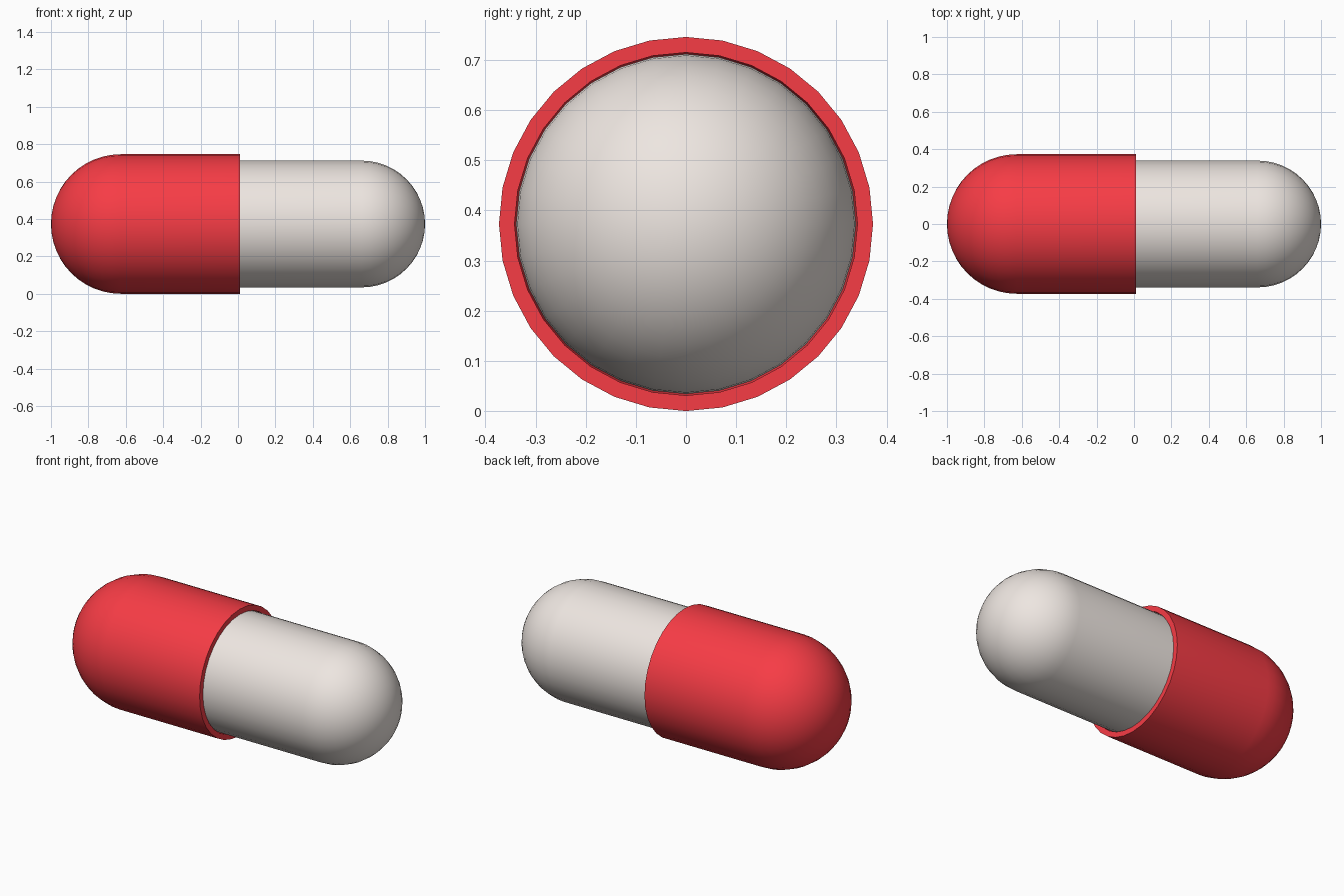
import bpy, bmesh, math
from mathutils import Vector

SIDES = 32
RINGS = 12
AXIS_Z = 0.373


def material(name, colour):
    mat = bpy.data.materials.new(name)
    mat.use_nodes = True
    mat.diffuse_color = colour
    bsdf = mat.node_tree.nodes["Principled BSDF"]
    bsdf.inputs["Base Color"].default_value = colour
    bsdf.inputs["Roughness"].default_value = 0.4
    return mat


def dome(centre, radius, direction):
    """Quarter circle from the pole on the axis to the full radius."""
    angles = [math.pi / 2 * i / RINGS for i in range(RINGS + 1)]
    return [(centre + direction * radius * math.cos(a), radius * math.sin(a)) for a in angles]


def lathe(name, profile, mat):
    """Spin (x, radius) points around the long axis."""
    bm = bmesh.new()
    verts = [bm.verts.new((x, 0, r)) for x, r in profile]
    edges = [bm.edges.new(pair) for pair in zip(verts, verts[1:])]
    bmesh.ops.spin(bm, geom=verts + edges, cent=Vector(), axis=(1, 0, 0),
                   angle=math.tau, steps=SIDES, use_duplicate=False)
    bmesh.ops.remove_doubles(bm, verts=bm.verts, dist=0.0005)
    bmesh.ops.recalc_face_normals(bm, faces=bm.faces)
    mesh = bpy.data.meshes.new(name)
    bm.to_mesh(mesh)
    bm.free()
    mesh.materials.append(mat)
    obj = bpy.data.objects.new(name, mesh)
    obj.location.z = AXIS_Z
    bpy.context.collection.objects.link(obj)
    bpy.ops.object.select_all(action='DESELECT')
    obj.select_set(True)
    bpy.context.view_layer.objects.active = obj
    bpy.ops.object.shade_smooth_by_angle(angle=math.radians(35))
    return obj


cube = bpy.data.objects.get("Cube")
if cube:
    bpy.data.objects.remove(cube, do_unlink=True)

red = material("red_shell", (0.93, 0.045, 0.06, 1))
cream = material("cream_shell", (0.85, 0.79, 0.75, 1))

# Wide outer half: domed shell with a flat lip and an inner wall
outer_r, inner_r, rim_x, outer_dome_x = 0.373, 0.342, 0.01, -0.627
outer = dome(outer_dome_x, outer_r, -1)
inner = dome(outer_dome_x, inner_r, -1)[::-1]
lathe("outer_half", outer + [(rim_x, outer_r), (rim_x, inner_r)] + inner, red)

# Narrow half: domed tube that slides into the wide half
body_r = 0.339
lathe("inner_half", dome(1 - body_r, body_r, 1) + [(-0.3, body_r), (-0.3, 0)], cream)
